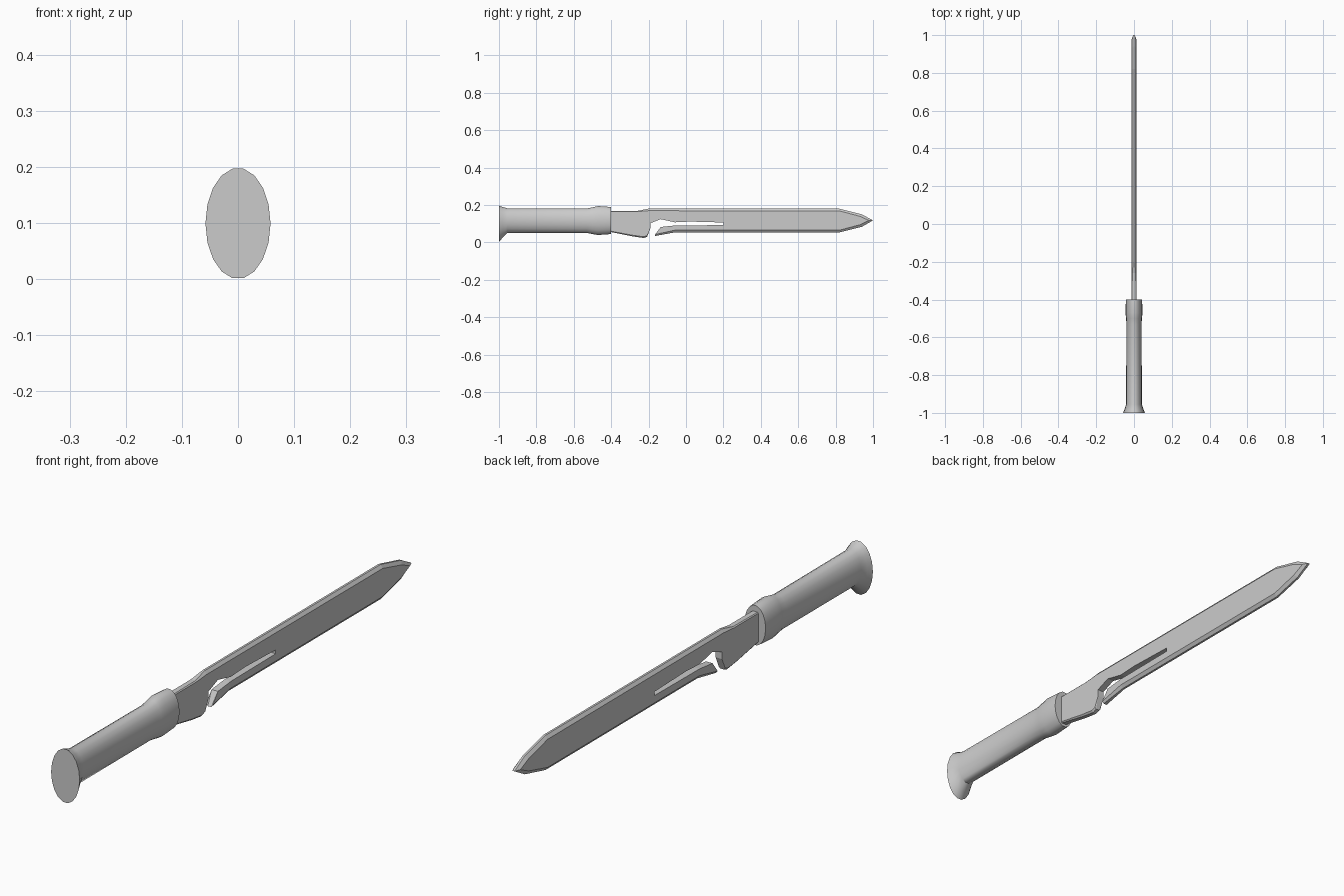
import bpy, bmesh
from math import cos, sin, pi

if "Cube" in bpy.data.objects:
    bpy.data.objects.remove(bpy.data.objects["Cube"])


def finish(bm, name):
    bmesh.ops.recalc_face_normals(bm, faces=bm.faces)
    mesh = bpy.data.meshes.new(name)
    bm.to_mesh(mesh)
    bm.free()
    obj = bpy.data.objects.new(name, mesh)
    bpy.context.collection.objects.link(obj)
    return obj


def bridge(bm, a, b):
    n = len(a)
    for i in range(n):
        j = (i + 1) % n
        bm.faces.new((a[i], a[j], b[j], b[i]))


# Handle: 18-sided oval sections (y, bottom z, top z, half width)
SECTIONS = [
    (-1.00, 0.000, 0.198, 0.058),
    (-0.98, 0.024, 0.190, 0.050),
    (-0.955, 0.049, 0.183, 0.042),
    (-0.53, 0.049, 0.182, 0.040),
    (-0.50, 0.043, 0.188, 0.042),
    (-0.47, 0.038, 0.195, 0.045),
    (-0.40, 0.043, 0.190, 0.043),
]
bm = bmesh.new()
rings = []
for y, lo, hi, rx in SECTIONS:
    rings.append([bm.verts.new((rx * cos(2 * pi * k / 18), y,
                                (lo + hi) / 2 + (hi - lo) / 2 * sin(2 * pi * k / 18)))
                  for k in range(18)])
for a, b in zip(rings, rings[1:]):
    bridge(bm, a, b)
bm.faces.new(rings[0])
bm.faces.new(rings[-1])
handle = finish(bm, "handle")
bpy.context.view_layer.objects.active = handle
handle.select_set(True)
bpy.ops.object.shade_smooth_by_angle(angle=0.6)

# Blade outline: (y, z, bevel inset in y, bevel inset in z, half width of edge)
T = 0.013
E = 0.004
OUTLINE = [
    (-0.42, 0.167, 0, -0.003, 0.010),
    (-0.26, 0.168, 0, -0.004, 0.009),
    (-0.20, 0.180, 0, -0.011, E),
    (0.82, 0.180, 0, -0.012, E),
    (0.94, 0.150, -0.010, -0.011, E),
    (1.00, 0.117, -0.022, 0, E),
    (0.94, 0.083, -0.010, 0.011, E),
    (0.82, 0.053, 0, 0.012, E),
    (-0.06, 0.053, 0, 0.012, E),
    # Lower prong and open slot
    (-0.165, 0.034, 0, 0.008, 0.007),
    (-0.135, 0.082, 0, 0, T),
    (-0.06, 0.090, 0, 0, T),
    (0.20, 0.092, 0, 0, T),
    (0.20, 0.106, 0, 0, T),
    (0.02, 0.111, 0, 0, T),
    (-0.06, 0.107, 0, 0, T),
    (-0.135, 0.124, 0, 0, T),
    (-0.19, 0.102, 0, 0, T),
    (-0.19, 0.076, 0, 0, T),
    # Hooked base
    (-0.208, 0.030, 0, 0.006, 0.007),
    (-0.225, 0.023, 0, 0.007, 0.007),
    (-0.28, 0.031, 0, 0.006, 0.008),
    (-0.42, 0.059, 0, 0.004, 0.010),
]
bm = bmesh.new()
edge_r = [bm.verts.new((e, y, z)) for y, z, dy, dz, e in OUTLINE]
edge_l = [bm.verts.new((-e, y, z)) for y, z, dy, dz, e in OUTLINE]
bridge(bm, edge_r, edge_l)
for side, edge in ((T, edge_r), (-T, edge_l)):
    face = [v if e == T else bm.verts.new((side, y + dy, z + dz))
            for v, (y, z, dy, dz, e) in zip(edge, OUTLINE)]
    n = len(face)
    for i in range(n):
        j = (i + 1) % n
        quad = list(dict.fromkeys((edge[i], edge[j], face[j], face[i])))
        if len(quad) > 2:
            bm.faces.new(quad)
    bm.faces.new(face)
blade = finish(bm, "blade")
